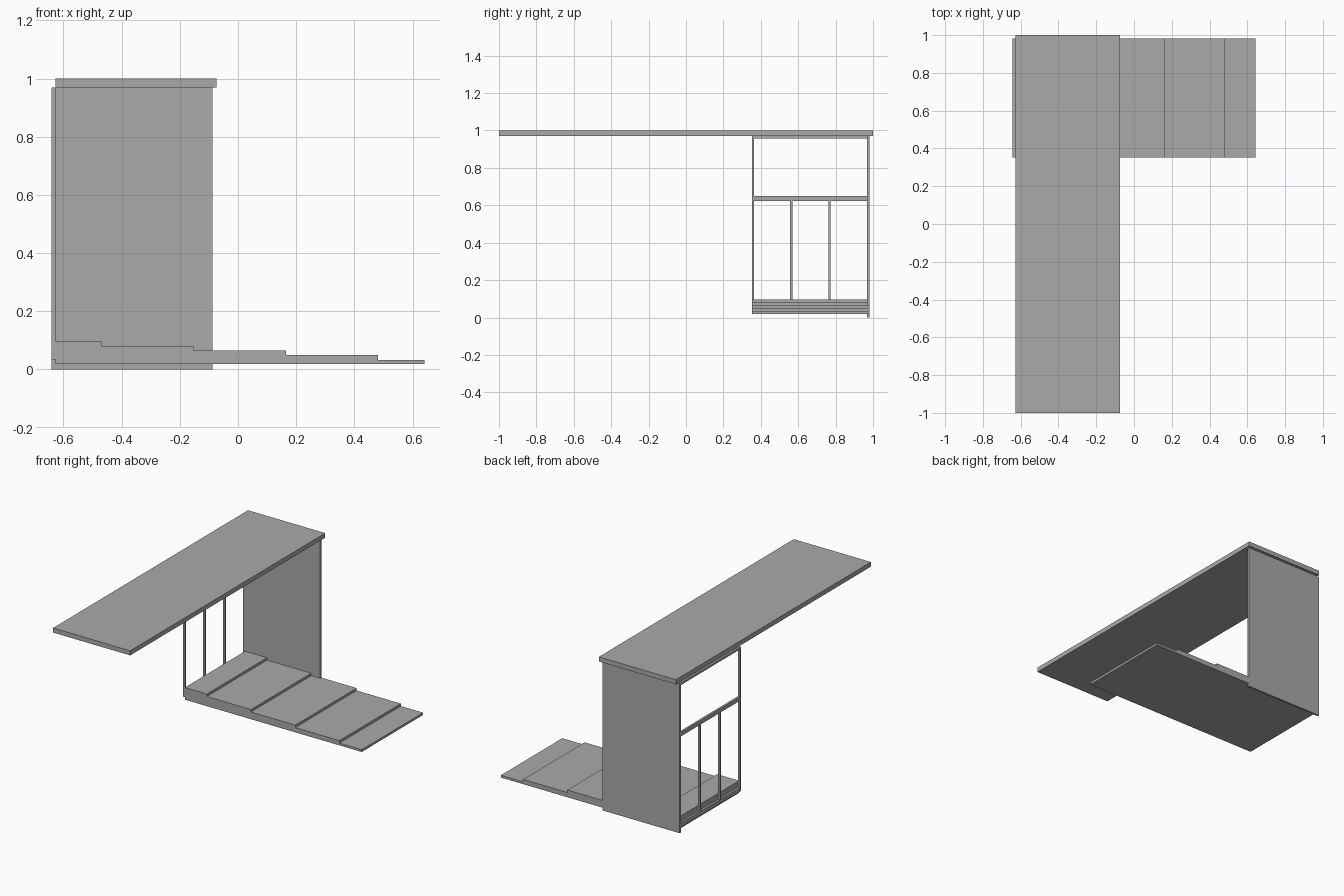
import bpy

if "Cube" in bpy.data.objects:
    bpy.data.objects.remove(bpy.data.objects["Cube"])

grey = bpy.data.materials.new("plain grey")
grey.diffuse_color = (0.40, 0.40, 0.40, 1)
grey.use_nodes = True
grey.node_tree.nodes["Principled BSDF"].inputs["Base Color"].default_value = grey.diffuse_color


def make_object(name, verts, faces):
    mesh = bpy.data.meshes.new(name)
    mesh.from_pydata(verts, [], faces)
    mesh.materials.append(grey)
    obj = bpy.data.objects.new(name, mesh)
    bpy.context.collection.objects.link(obj)
    return obj


def extrude_y(name, profile, y0, y1):
    """Extrude a counter-clockwise (x, z) profile from y0 to y1."""
    n = len(profile)
    verts = [(x, y, z) for y in (y0, y1) for x, z in profile]
    faces = [tuple(range(n)), tuple(reversed(range(n, 2 * n)))]
    faces += [(i, i + n, (i + 1) % n + n, (i + 1) % n) for i in range(n)]
    return make_object(name, verts, faces)


def box(name, x, y, z):
    profile = [(x[0], z[0]), (x[1], z[0]), (x[1], z[1]), (x[0], z[1])]
    return extrude_y(name, profile, *y)


FRONT, BACK = 0.352, 0.9815        # depth of the enclosure
WALL = 0.969                       # inner face of the back wall
FRAME_X = (-0.642, -0.628)         # thickness of the window frame
BAR = 0.0125                       # width of a frame bar

# Long overhanging roof and solid back wall
box("roof", (-0.628, -0.074), (-1.0, 1.0), (0.97, 1.0))
box("back_wall", (-0.642, -0.088), (WALL, BACK), (0.0, 0.97))

# Stepped floor: flat underside, five shallow treads descending to +x
edges = [0.642, 0.482, 0.165, -0.153, -0.47, -0.628]
tops = [0.033, 0.049, 0.065, 0.081, 0.097]
profile = [(edges[-1], 0.018), (edges[0], 0.018)]
for i, top in enumerate(tops):
    profile += [(edges[i], top), (edges[i + 1], top)]
extrude_y("stepped_floor", profile, FRONT, BACK)

# Window frame: corner post, rails and two mullions
box("frame_post", FRAME_X, (FRONT, FRONT + BAR), (0.034, 0.97))
for name, z in (("bottom_rail", (0.034, 0.06)),
                ("middle_rail", (0.624, 0.65)),
                ("top_rail", (0.957, 0.97))):
    box(name, FRAME_X, (FRONT + BAR, WALL), z)
for i, y in enumerate((0.556, 0.761)):
    box(f"mullion_{i + 1}", FRAME_X, (y, y + BAR), (0.06, 0.624))
